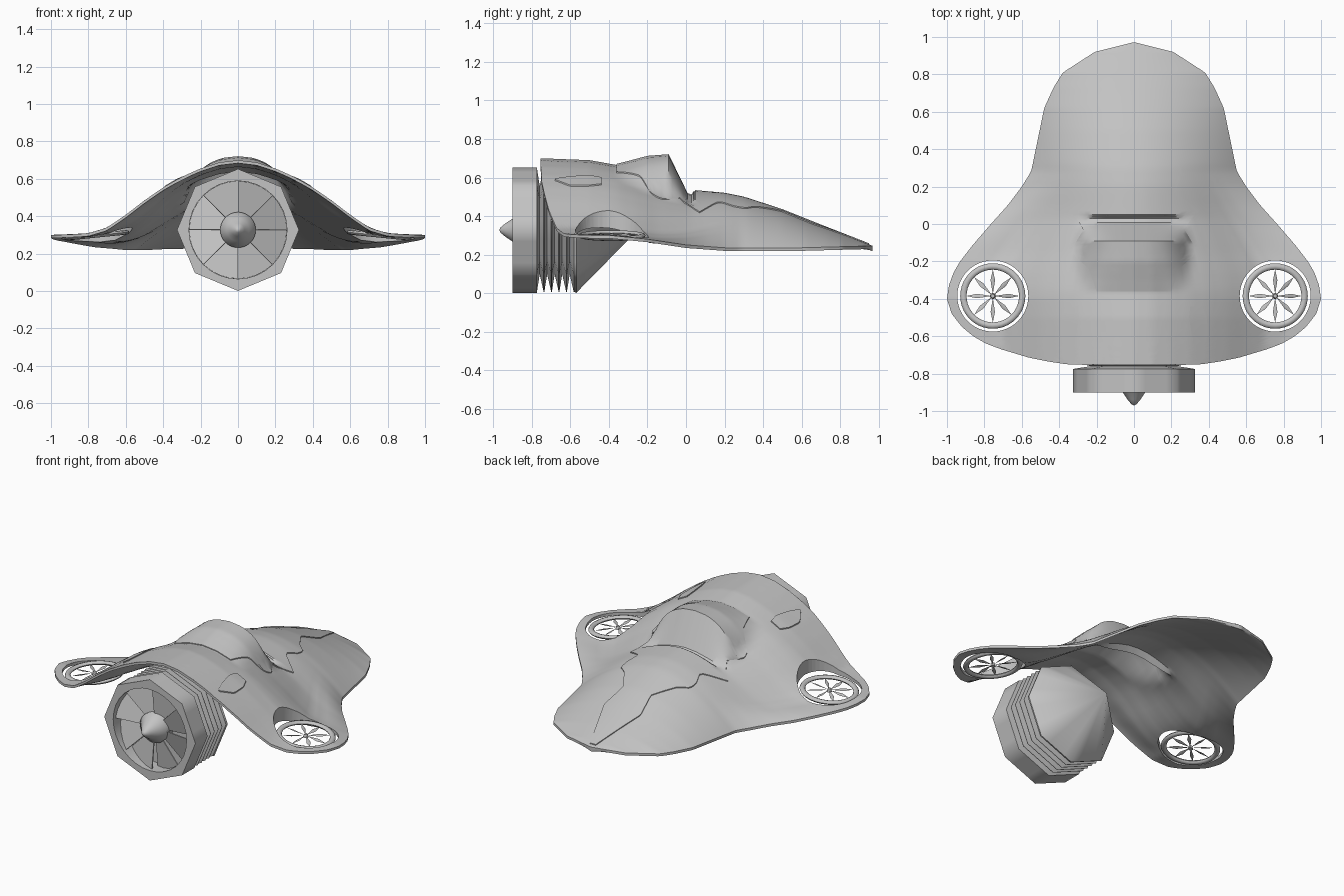
import bpy, bmesh, math
from mathutils import Matrix, Vector

if "Cube" in bpy.data.objects:
    bpy.data.objects.remove(bpy.data.objects["Cube"])

grey = bpy.data.materials.new("hull_grey")
grey.use_nodes = True
grey.diffuse_color = (0.55, 0.55, 0.55, 1)
grey.node_tree.nodes["Principled BSDF"].inputs["Base Color"].default_value = grey.diffuse_color


def interp(pts, v):
    """Piecewise linear lookup in a list of (key, value)."""
    if v <= pts[0][0]:
        return pts[0][1]
    for (a, p), (b, q) in zip(pts, pts[1:]):
        if v <= b:
            return p + (q - p) * (v - a) / (b - a)
    return pts[-1][1]


def smooth(a, b, v):
    t = min(max((v - a) / (b - a), 0), 1)
    return t * t * (3 - 2 * t)


def activate(ob):
    bpy.ops.object.select_all(action='DESELECT')
    ob.select_set(True)
    bpy.context.view_layer.objects.active = ob


def shade(ob, angle):
    activate(ob)
    bpy.ops.object.shade_smooth_by_angle(angle=math.radians(angle))


def finish(name, bm, angle=35):
    me = bpy.data.meshes.new(name)
    bm.to_mesh(me)
    bm.free()
    me.materials.append(grey)
    ob = bpy.data.objects.new(name, me)
    bpy.context.collection.objects.link(ob)
    shade(ob, angle)
    return ob


def apply_mod(ob, kind, angle, **props):
    activate(ob)
    mod = ob.modifiers.new(kind.lower(), kind)
    for key, val in props.items():
        setattr(mod, key, val)
    bpy.ops.object.modifier_apply(modifier=mod.name)
    shade(ob, angle)


# Hull outline, ridge, rim and cross-section
OUTLINE = [(-.755, .2), (-.75, .36), (-.735, .46), (-.715, .56), (-.67, .71), (-.64, .79),
           (-.6, .86), (-.55, .92), (-.48, .975), (-.4, 1), (-.33, .99), (-.26, .965),
           (-.2, .93), (-.11, .86), (0, .765), (.1, .675), (.2, .6), (.28, .55), (.45, .515),
           (.62, .48), (.73, .43), (.81, .38), (.92, .21), (.97, .01)]
RIDGE = [(-.755, .70), (-.5, .69), (-.36, .665), (-.09, .575), (.03, .53), (.2, .515),
         (.3, .495), (.5, .43), (.7, .35), (.97, .245)]
RIM = [(-.6, .295), (-.4, .30), (-.2, .28), (0, .25), (.2, .235), (.6, .235), (.97, .245)]
SECTION = [(0, 1), (.1, .97), (.2, .89), (.3, .78), (.4, .64), (.5, .47), (.6, .28),
           (.7, .11), (.8, .035), (1, 0)]
CANOPY = [(-.36, 0), (-.3, .035), (-.2, .095), (-.09, .14), (.02, -.045), (.04, 0)]


def width(y):
    return interp(OUTLINE, y)


def surface(x, y):
    t = min(abs(x) / (1 if y < -.4 else max(width(y), .01)), 1)
    mix = smooth(-.2, .35, y)
    f = interp(SECTION, t) * (1 - mix) + (1 - t * t) * mix
    rim = interp(RIM, y)
    z = rim + (interp(RIDGE, y) - rim) * f
    return z + interp(CANOPY, y) * max(0, 1 - (abs(x) / .29) ** 4)


def hull_depth(x, y):
    """Thin skin that swells around the inner side of the fan openings."""
    edge = (1 - min(abs(x) / width(y), 1) ** 4) * smooth(-.755, -.55, y)
    swell = math.exp(-((abs(x) - .53) / .17) ** 2 - ((y + .38) / .28) ** 2)
    return .016 + edge * (.012 + .075 * swell)


def sheet(name, y0, y1, rows, cols, half, depth, centre=lambda y: 0, lift=0):
    """Closed draped panel between two y stations with a variable half width."""
    bm = bmesh.new()
    top, low = [], []
    for i in range(rows + 1):
        y = (y0 + y1) / 2 - (y1 - y0) / 2 * math.cos(math.pi * i / rows)
        xs = [centre(y) + half(y) * (2 * j / cols - 1) for j in range(cols + 1)]
        zs = [surface(x, y) + lift for x in xs]
        top.append([bm.verts.new((x, y, z)) for x, z in zip(xs, zs)])
        low.append([bm.verts.new((x, y, z - depth(x, y))) for x, z in zip(xs, zs)])
    for i in range(rows):
        for j in range(cols):
            for g in (top, low):
                bm.faces.new((g[i][j], g[i][j + 1], g[i + 1][j + 1], g[i + 1][j]))
        for j in (0, cols):
            bm.faces.new((top[i][j], top[i + 1][j], low[i + 1][j], low[i][j]))
    for i in (0, rows):
        for j in range(cols):
            bm.faces.new((top[i][j], top[i][j + 1], low[i][j + 1], low[i][j]))
    bmesh.ops.recalc_face_normals(bm, faces=bm.faces)
    return finish(name, bm)


# Hull with round fan openings
FAN_X, FAN_Y = .755, -.385
hull = sheet("hull", -.755, .97, 120, 60, width, hull_depth)
for side in (-1, 1):
    bpy.ops.mesh.primitive_cylinder_add(vertices=48, radius=.19, depth=1,
                                        location=(side * FAN_X, FAN_Y, .4))
    cutter = bpy.context.object
    cutter.hide_render = True
    apply_mod(hull, 'BOOLEAN', 35, operation='DIFFERENCE', solver='EXACT', object=cutter)
    bpy.data.objects.remove(cutter)

# Raised cockpit and spine panel
SPINE = [(-.36, .2), (-.24, .24), (-.17, .32), (-.13, .33), (-.03, .27), (.02, .3), (.07, .35),
         (.17, .22), (.25, .25), (.31, .25), (.36, .19), (.5, .1), (.65, .13), (.95, .02)]
sheet("spine_panel", -.36, .95, 90, 24, lambda y: interp(SPINE, y), lambda x, y: .01, lift=.006)

# Side window plates
PANE_HALF = [(-.68, .005), (-.6, .042), (-.5, .048), (-.44, .032)]
PANE_MID = [(-.68, .34), (-.6, .353), (-.5, .342), (-.44, .333)]
for side, label in ((1, "left"), (-1, "right")):
    sheet(label + "_window", -.68, -.44, 16, 6, lambda y: interp(PANE_HALF, y),
          lambda x, y: .009, lambda y: side * interp(PANE_MID, y), lift=.007)


# Parts turned around the engine axis, octagonal or round
AXIS = Vector((0, 0, .327))


def turned(name, profile, steps=32):
    bm = bmesh.new()
    loops = []
    for octagonal, r, y in profile:
        ring = []
        for k in range(steps):
            a = 2 * math.pi * k / steps
            s = math.cos(math.pi / 8) / math.cos(a % (math.pi / 4) - math.pi / 8) if octagonal else 1
            ring.append(bm.verts.new(AXIS + Vector((r * s * math.cos(a), y, r * s * math.sin(a)))))
        loops.append(ring)
    for a, b in zip(loops, loops[1:]):
        for k in range(steps):
            n = (k + 1) % steps
            bm.faces.new((a[k], a[n], b[n], b[k]))
    bmesh.ops.remove_doubles(bm, verts=bm.verts, dist=.0005)
    bmesh.ops.recalc_face_normals(bm, faces=bm.faces)
    return finish(name, bm, 50)


# Engine: recessed intake, drum, pleated bellows and rear cone
R = .326
body = [(0, 0, -.79), (0, .262, -.79), (0, .262, -.9), (1, R, -.9), (1, R, -.775)]
for k in range(5):
    y = -.775 + k * .039
    body += [(1, .23, y + .015), (1, R - .004, y + .036), (1, R - .004, y + .039)]
body += [(1, R, -.57), (1, 0, -.25)]
turned("engine", body)
turned("spinner", [(0, 0, -.8), (0, .095, -.8), (0, .095, -.865), (0, .06, -.9), (0, .035, -.938),
                   (0, .014, -.963), (0, 0, -.97)])

# Intake blades, each a flat pitched sector
bm = bmesh.new()
for k in range(8):
    mid = math.pi / 4 * (k + .5)
    rim = []
    for r, offsets in ((.06, (-.5, .5)), (.261, (.5, .25, 0, -.25, -.5))):
        for o in offsets:
            a = mid + o * math.pi / 4
            y = -.845 - .3 * r * math.sin(a - mid)
            rim.append(bm.verts.new(AXIS + Vector((r * math.cos(a), y, r * math.sin(a)))))
    bm.faces.new(rim)
intake = finish("intake_blades", bm)
apply_mod(intake, 'SOLIDIFY', 20, thickness=.006, offset=0)


# Wing fans: ring, hub and slender blades
def wing_fan(name, side):
    bm = bmesh.new()
    n, m = 40, 8
    rings = []
    for i in range(n):
        a = 2 * math.pi * i / n
        ring = []
        for j in range(m):
            b = 2 * math.pi * j / m
            r = .158 + .017 * math.cos(b)
            ring.append(bm.verts.new((r * math.cos(a), r * math.sin(a), .012 * math.sin(b))))
        rings.append(ring)
    for i in range(n):
        p, q = rings[i], rings[(i + 1) % n]
        for j in range(m):
            k = (j + 1) % m
            bm.faces.new((p[j], q[j], q[k], p[k]))
    bmesh.ops.create_cone(bm, cap_ends=True, segments=12, radius1=.016, radius2=.01, depth=.02)
    for i in range(8):
        turn = Matrix.Rotation(math.pi / 4 * i, 4, 'Z')
        tip, root = (.142, 0, 0), (.008, 0, 0)
        mids = [(.085, .012, .003), (.085, 0, .005), (.085, -.012, -.003), (.085, 0, -.005)]
        t, r, *c = [bm.verts.new(turn @ Vector(v)) for v in [tip, root] + mids]
        for j in range(4):
            bm.faces.new((t, c[j], c[(j + 1) % 4]))
            bm.faces.new((r, c[(j + 1) % 4], c[j]))
    bmesh.ops.recalc_face_normals(bm, faces=bm.faces)
    bm.transform(Matrix.Translation((side * FAN_X, FAN_Y, .298)) @ Matrix.Rotation(side * .1, 4, 'Y'))
    finish(name, bm, 60)


for side, label in ((1, "left"), (-1, "right")):
    wing_fan(label + "_wing_fan", side)
